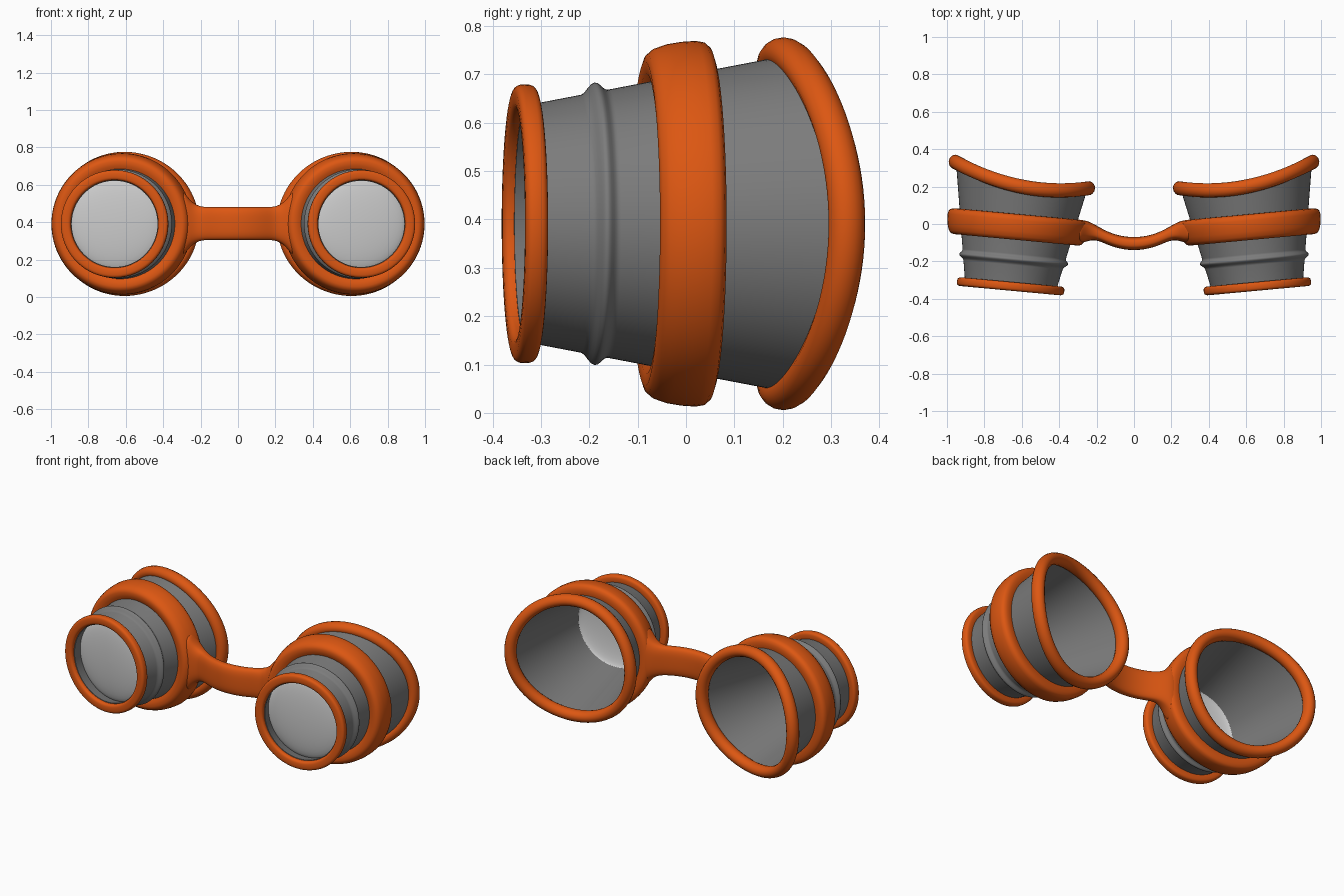
import bpy, bmesh, math
from math import sin, cos, pi

if "Cube" in bpy.data.objects:
    bpy.data.objects.remove(bpy.data.objects["Cube"])

TILT = math.radians(5.3)
SEG = 96


def material(name, col):
    m = bpy.data.materials.new(name)
    m.diffuse_color = (*col, 1)
    m.use_nodes = True
    m.node_tree.nodes["Principled BSDF"].inputs["Base Color"].default_value = m.diffuse_color
    return m


ORANGE = material("orange_rubber", (0.72, 0.095, 0.006))
GREY = material("dark_grey", (0.2, 0.2, 0.2))
PALE = material("pale_lens", (0.75, 0.75, 0.75))


def place(a, r, y):
    """Point at angle a, radius r, depth y along the tilted cup axis."""
    lx = r * cos(a)
    return (0.622 + lx * cos(TILT) - y * (sin(TILT) + 0.02),
            lx * sin(TILT) + y * cos(TILT),
            0.391 + r * sin(a))


def wall(y):
    return 0.308 + 0.19 * y


def back_edge(a):
    """Depth at which the cup wall meets the curved face surface."""
    y = 0.2
    for _ in range(15):
        p = place(a, wall(y), y)
        y += 0.6 * (0.18 + 0.5 * (p[0] - 0.4) ** 2 - p[1])
    return y


def make(name, rings, mat, loop=False, caps=False, mirror=True):
    bm = bmesh.new()
    rows = [[bm.verts.new(p) for p in ring] for ring in rings]
    n = len(rows[0])
    for i in range(len(rows) if loop else len(rows) - 1):
        A, B = rows[i], rows[(i + 1) % len(rows)]
        for j in range(n):
            k = (j + 1) % n
            bm.faces.new((A[j], A[k], B[k], B[j]))
    if caps:
        bm.faces.new(rows[0])
        bm.faces.new(rows[-1])
    bmesh.ops.recalc_face_normals(bm, faces=bm.faces[:])
    me = bpy.data.meshes.new(name)
    bm.to_mesh(me)
    bm.free()
    ob = bpy.data.objects.new(name, me)
    bpy.context.collection.objects.link(ob)
    me.materials.append(mat)
    if mirror:
        ob.modifiers.new("mirror", 'MIRROR').use_mirror_merge = False
    bpy.ops.object.select_all(action='DESELECT')
    ob.select_set(True)
    bpy.context.view_layer.objects.active = ob
    bpy.ops.object.shade_smooth_by_angle(angle=math.radians(40))
    return ob


ANGLES = [2 * pi * i / SEG for i in range(SEG)]


def lathe(name, profile, mat, **kw):
    return make(name, [[place(a, r, y) for a in ANGLES] for y, r in profile], mat, **kw)


def rounded(y0, y1, r0, r1, power, n=24):
    """Rounded-box profile between two depths and two radii."""
    def s(v):
        return math.copysign(abs(v) ** power, v)
    return [((y0 + y1) / 2 + (y1 - y0) / 2 * s(cos(2 * pi * i / n)),
             (r0 + r1) / 2 + (r1 - r0) / 2 * s(sin(2 * pi * i / n))) for i in range(n)]


# cup shells: tapered wall with a raised ridge, trimmed to the face curve
outer = [(-0.335, 0)]
outer += [(-0.19 + 0.03 * i / 6, 0.02 * (0.5 + 0.5 * cos(pi * i / 6)) ** 1.3) for i in range(-6, 7)]
outer += [(0.05, 0)]
rings = [[place(a, wall(y) + d, y) for a in ANGLES] for y, d in outer]
edge = [back_edge(a) for a in ANGLES]
rings.append([place(a, wall(e), e) for a, e in zip(ANGLES, edge)])
rings.append([place(a, wall(e) - 0.014, e) for a, e in zip(ANGLES, edge)])
rings += [[place(a, wall(y) - 0.014, y) for a in ANGLES] for y in (0.05, -0.335)]
make("cup_shell", rings, GREY, loop=True)

# rolled rim around each face opening
rim = []
for i in range(16):
    u = 2 * pi * i / 16
    rim.append([place(a, wall(e) + 0.005 + 0.034 * cos(u), e + 0.038 * sin(u))
                for a, e in zip(ANGLES, edge)])
make("face_rim", rim, ORANGE, loop=True)

# thin ring at the front of each cup
lathe("front_rim", rounded(-0.358, -0.311, 0.234, 0.288, 0.65), ORANGE, loop=True)

# broad middle band
lathe("middle_band", [(-0.07, 0.288), (-0.082, 0.31), (-0.085, 0.335), (-0.08, 0.35), (-0.066, 0.362),
                      (-0.04, 0.371), (-0.01, 0.376), (0.02, 0.378), (0.037, 0.375), (0.047, 0.366),
                      (0.052, 0.35), (0.053, 0.33), (0.048, 0.305)], ORANGE, loop=True)

# slightly domed lenses, recessed behind the front rims
dome = [(-0.265 - 0.04 * cos(pi / 2 * t / 10), 0.248 * sin(pi / 2 * t / 10)) for t in range(11)]
dome[0] = (dome[0][0], 0.002)
lens = [(y + 0.012, r) for y, r in reversed(dome)]
lathe("lens", dome + lens, PALE, caps=True)

# nose bridge: x, centre y, half thickness, half height
half = [(0.0, -0.106, 0.035, 0.088), (0.06, -0.101, 0.035, 0.088), (0.12, -0.085, 0.035, 0.088),
        (0.17, -0.062, 0.036, 0.088), (0.21, -0.043, 0.041, 0.093), (0.25, -0.037, 0.055, 0.118),
        (0.28, -0.041, 0.062, 0.158), (0.31, -0.042, 0.058, 0.19)]
stations = [(-x, y, t, h) for x, y, t, h in half[:0:-1]] + half
sections = []
for x, y, t, h in stations:
    ring = []
    for i in range(24):
        c, s = cos(2 * pi * i / 24), sin(2 * pi * i / 24)
        ring.append((x, y + t * math.copysign(abs(c) ** 0.7, c),
                     0.393 + h * math.copysign(abs(s) ** 0.7, s)))
    sections.append(ring)
bridge = make("nose_bridge", sections, ORANGE, caps=True, mirror=False)
bridge.modifiers.new("smooth", 'SUBSURF').levels = 2
bridge.modifiers["smooth"].render_levels = 2
